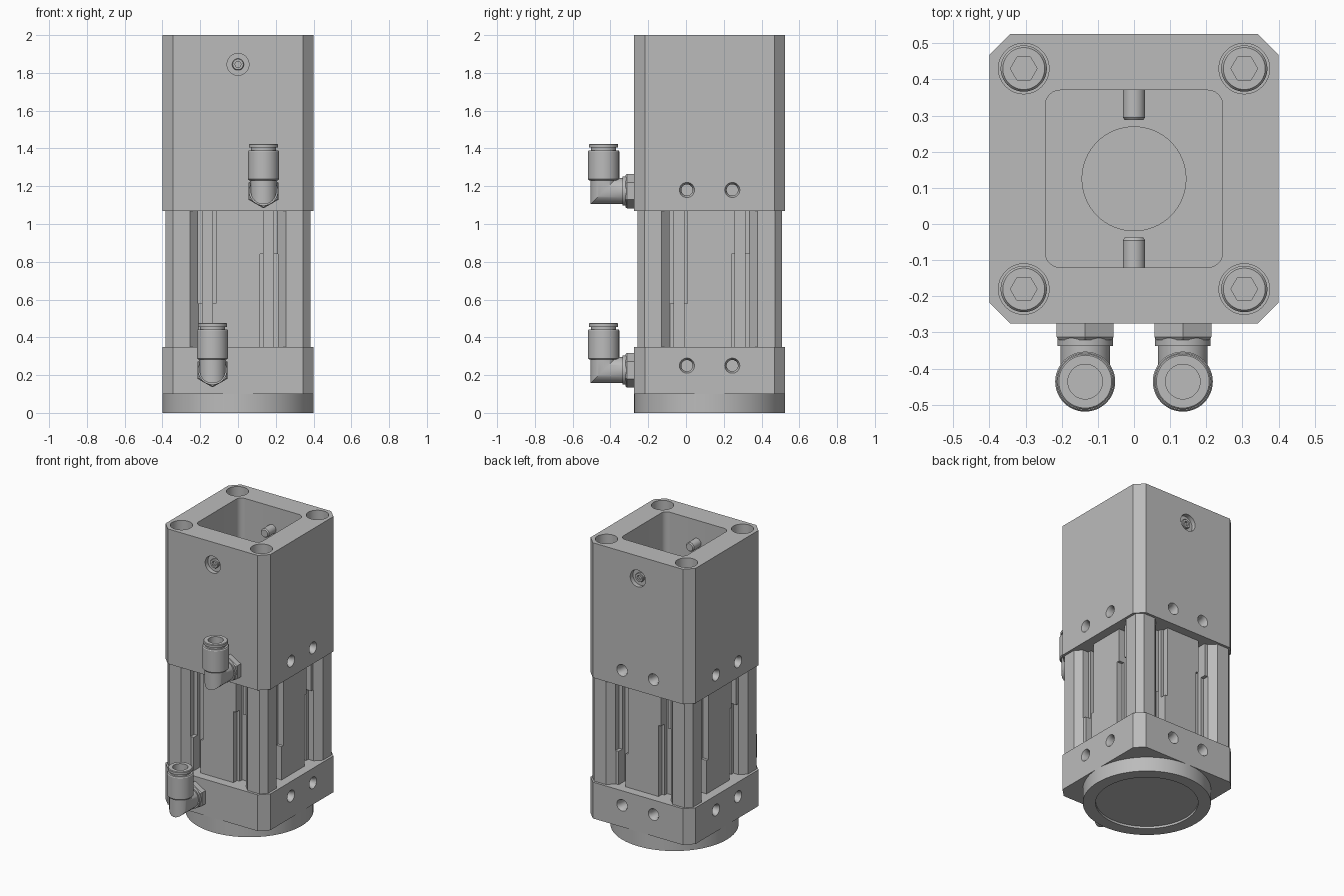
import bpy, bmesh, math
from mathutils import Matrix, Vector

cube = bpy.data.objects.get("Cube")
if cube:
    bpy.data.objects.remove(cube, do_unlink=True)

GREY = (0.5, 0.5, 0.5, 1)
metal = bpy.data.materials.new("plain grey metal")
metal.use_nodes = True
metal.diffuse_color = GREY
metal.node_tree.nodes["Principled BSDF"].inputs["Base Color"].default_value = GREY

CENTRE = Matrix.Translation((0, 0.125, 0))   # axis of the main body
HALF = 0.4


def turn(quarter):
    return Matrix.Rotation(quarter * math.pi / 2, 4, 'Z')


def from_rings(name, rings, matrix=Matrix()):
    """Skin a list of equal rings of points and cap both ends."""
    bm = bmesh.new()
    loops = [[bm.verts.new(matrix @ Vector(p)) for p in ring] for ring in rings]
    n = len(loops[0])
    for a, b in zip(loops, loops[1:]):
        for i in range(n):
            j = (i + 1) % n
            bm.faces.new((a[i], a[j], b[j], b[i]))
    bm.faces.new(loops[0])
    bm.faces.new(loops[-1])
    bmesh.ops.recalc_face_normals(bm, faces=bm.faces)
    mesh = bpy.data.meshes.new(name)
    bm.to_mesh(mesh)
    bm.free()
    mesh.materials.append(metal)
    obj = bpy.data.objects.new(name, mesh)
    bpy.context.collection.objects.link(obj)
    return obj


def prism(name, outline, z0, z1, matrix=CENTRE):
    return from_rings(name, [[(x, y, z) for x, y in outline] for z in (z0, z1)], matrix)


def circle(r, n, phase=0.0):
    return [(r * math.cos(phase + math.tau * i / n), r * math.sin(phase + math.tau * i / n))
            for i in range(n)]


def lathe(name, profile, matrix=CENTRE, n=48, phase=0.0):
    rings = [[(x, y, z) for x, y in circle(r, n, phase)] for r, z in profile]
    return from_rings(name, rings, matrix)


def select_only(obj):
    bpy.ops.object.select_all(action='DESELECT')
    obj.select_set(True)
    bpy.context.view_layer.objects.active = obj


def cut(obj, cutters):
    for c in cutters:
        c.hide_render = True
        mod = obj.modifiers.new("cut", 'BOOLEAN')
        mod.operation, mod.solver, mod.object = 'DIFFERENCE', 'EXACT', c
        select_only(obj)
        bpy.ops.object.modifier_apply(modifier=mod.name)
        bpy.data.objects.remove(c, do_unlink=True)


def smooth(obj):
    select_only(obj)
    bpy.ops.object.shade_smooth_by_angle(angle=math.radians(30))


def square(half, chamfer):
    c = half - chamfer
    return [(-c, -half), (c, -half), (half, -c), (half, c),
            (c, half), (-c, half), (-half, c), (-half, -c)]


def face_matrix(quarter, across, z):
    """Local z points outward from a side face; quarter 0 is the front."""
    return (CENTRE @ turn(quarter) @ Matrix.Translation((across, -HALF, z))
            @ Matrix.Rotation(math.pi / 2, 4, 'X'))


def mounting_holes(z):
    profile = [(0.042, 0.01), (0.04, 0), (0.03, -0.02), (0.03, -0.08)]
    return [lathe("hole_cutter", profile, face_matrix(q, s * 0.12, z), 32)
            for q in (1, 2, 3) for s in (-1, 1)]


# Base disc with a shallow recess underneath
base = lathe("base_disc", [(HALF, 0), (HALF, 0.1)], n=96)
cut(base, [lathe("recess_cutter", [(0.32, -0.02), (0.32, 0.015)], n=96)])
smooth(base)

# Lower block
lower = prism("lower_block", square(HALF, 0.057), 0.1, 0.35)
cut(lower, mounting_holes(0.25))
smooth(lower)

# Grooved middle extrusion: one side's outline, repeated four times
half_side = [(0.345, 0), (0.254, 0), (0.21, 0.044), (0.188, 0.044),
             (0.188, 0.11), (0.135, 0.11), (0.135, 0.044)]
side = [(-u, d) for u, d in half_side] + half_side[::-1]
outline = []
for q in range(4):
    outline += [(turn(q) @ Vector((u, d - 0.383, 0))).xy for u, d in side]
middle = prism("grooved_tube", outline, 0.35, 1.07)


def slot_pocket(q, x0, x1, z0, z1):
    rect = [(x0, -0.36), (x1, -0.36), (x1, -0.3), (x0, -0.3)]
    return prism("pocket_cutter", rect, z0, z1, CENTRE @ turn(q))


for q in range(4):
    cut(middle, [slot_pocket(q, -0.212, -0.116, 0.58, 1.1),
                 slot_pocket(q, 0.116, 0.212, 0.3, 0.84)])

# Upper block with square well, bolt counterbores and side holes
upper = prism("upper_block", square(HALF, 0.057), 1.07, 2.0)
well = []
for q in range(4):
    for k in range(7):
        a = math.radians(180 + 15 * k)
        p = Vector((-0.205 + 0.04 * math.cos(a), -0.205 + 0.04 * math.sin(a), 0))
        well.append((turn(q) @ p).xy)
corners = [(sx * 0.305, sy * 0.305) for sx in (-1, 1) for sy in (-1, 1)]
cut(upper, [prism("well_cutter", well, 1.35, 2.1)])
cut(upper, [lathe("bore_cutter", [(0.07, 1.75), (0.07, 2.1)],
                  CENTRE @ Matrix.Translation((x, y, 0))) for x, y in corners])
cut(upper, mounting_holes(1.18))
cut(upper, [lathe("screw_seat_cutter", [(0.058, 0.01), (0.058, -0.03)],
                  face_matrix(q, 0, 1.845)) for q in (0, 2)])
smooth(upper)

# Piston face at the bottom of the well
smooth(lathe("piston", [(0.145, 1.34), (0.145, 1.36)], n=64))

# Socket-head bolts in the corners
for x, y in corners:
    at = CENTRE @ Matrix.Translation((x, y, 1.75))
    bolt = lathe("corner_bolt", [(0.064, -0.01), (0.064, 0.09), (0.058, 0.098)], at)
    cut(bolt, [lathe("hex_cutter", [(0.037, 0.05), (0.037, 0.2)], at, 6)])
    smooth(bolt)

# Clamping screws through the front and back walls
for q in (0, 2):
    at = face_matrix(q, 0, 1.845)
    pin = lathe("clamp_screw", [(0.025, -0.238), (0.031, -0.23), (0.031, -0.018),
                                (0.028, -0.014)], at, 32)
    cut(pin, [lathe("hex_cutter", [(0.017, -0.05), (0.017, 0.05)], at, 6)])
    smooth(pin)


# Elbow air fittings on the front
def fitting(x, z):
    at = face_matrix(0, x, z)
    smooth(lathe("fitting_nut", [(0.091, 0), (0.091, 0.038), (0.084, 0.046)],
                 at, 6, math.pi / 2))
    smooth(lathe("fitting_collar", [(0.077, 0.04), (0.077, 0.062)], at))
    r, reach = 0.069, 0.161
    ring = circle(r, 48)
    smooth(from_rings("fitting_elbow", [
        [(u, v, 0.05) for u, v in ring],
        [(u, v, reach - v) for u, v in ring],
        [(u, 0.08, reach - v) for u, v in ring]], at))
    up = Matrix.Translation((x, 0.125 - HALF - reach, z))
    barrel = lathe("fitting_barrel", [(0.076, 0.056), (0.083, 0.063), (0.083, 0.21),
                                      (0.079, 0.216), (0.066, 0.216), (0.066, 0.23),
                                      (0.077, 0.23), (0.077, 0.246), (0.073, 0.25)], up)
    cut(barrel, [lathe("tube_cutter", [(0.048, 0.12), (0.048, 0.3)], up)])
    smooth(barrel)


fitting(0.135, 1.174)
fitting(-0.135, 0.226)
